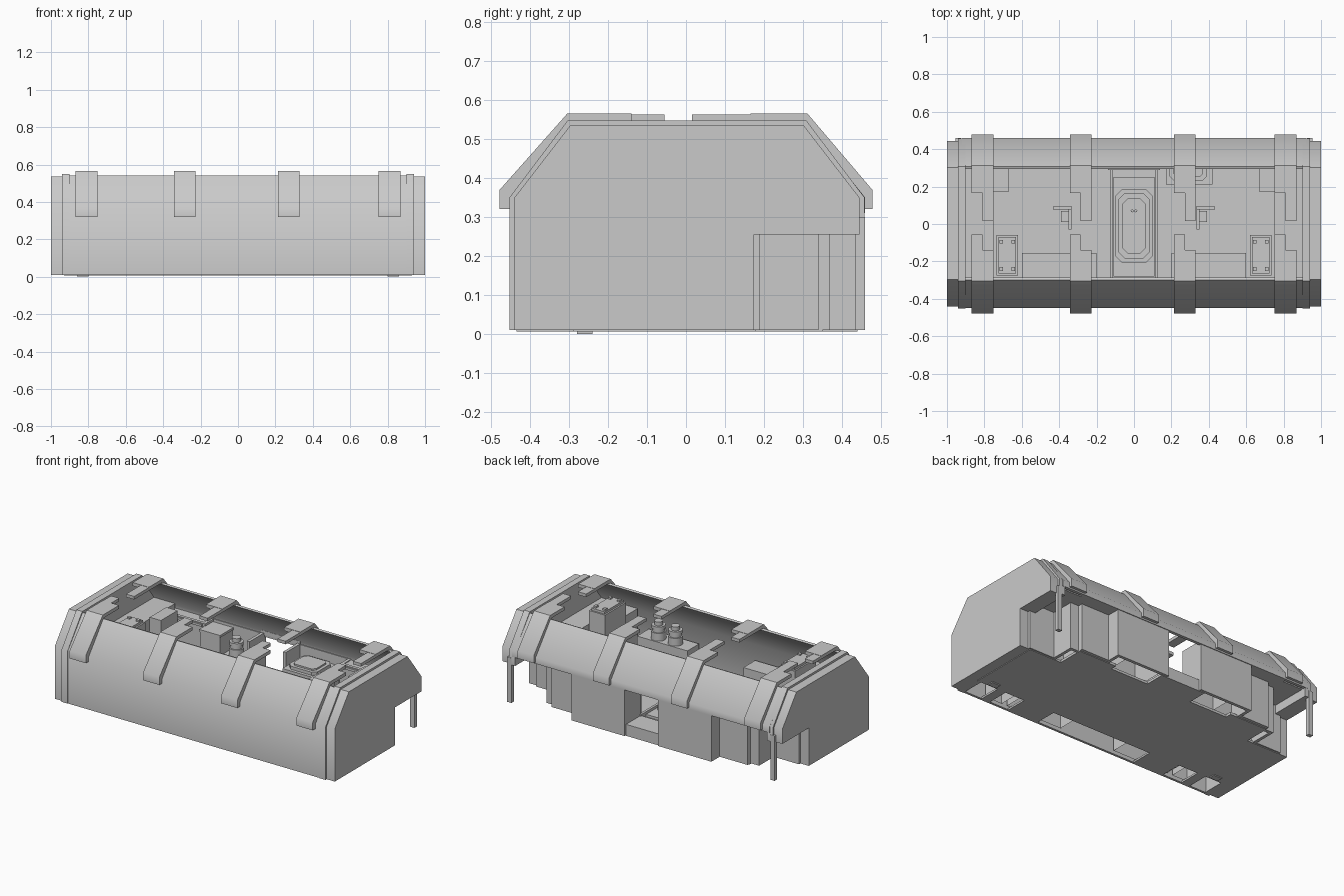
import bpy, bmesh, math

if "Cube" in bpy.data.objects:
    bpy.data.objects.remove(bpy.data.objects["Cube"])

grey = bpy.data.materials.new("hull grey")
grey.diffuse_color = (0.59, 0.59, 0.59, 1)
grey.use_nodes = True
grey.node_tree.nodes["Principled BSDF"].inputs["Base Color"].default_value = grey.diffuse_color


def finish(name, bm):
    bmesh.ops.recalc_face_normals(bm, faces=bm.faces)
    me = bpy.data.meshes.new(name)
    bm.to_mesh(me)
    bm.free()
    me.materials.append(grey)
    ob = bpy.data.objects.new(name, me)
    bpy.context.collection.objects.link(ob)
    return ob


# sweep a flat outline along a vector; hollow leaves the starting side open
def extrude(name, pts, vec, hollow=False):
    bm = bmesh.new()
    a = [bm.verts.new(p) for p in pts]
    b = [bm.verts.new([p[i] + vec[i] for i in range(3)]) for p in pts]
    n = len(pts)
    for i in range(n):
        j = (i + 1) % n
        bm.faces.new((a[i], a[j], b[j], b[i]))
    bm.faces.new(b)
    if not hollow:
        bm.faces.new(a[::-1])
    return finish(name, bm)


def prism(name, yz, x0, x1):
    return extrude(name, [(x0, y, z) for y, z in yz], (x1 - x0, 0, 0))


def box(name, x0, x1, y0, y1, z0, z1, hollow=False):
    return extrude(name, [(x0, y0, z0), (x1, y0, z0), (x1, y1, z0), (x0, y1, z0)],
                   (0, 0, z1 - z0), hollow)


def sbox(name, s, x0, x1, *rest, hollow=False):
    a, b = sorted((s * x0, s * x1))
    return box(name, a, b, *rest, hollow=hollow)


def cyl(name, x, y, z0, z1, r, n=16):
    return extrude(name, [(x + r * math.cos(2 * math.pi * i / n),
                           y + r * math.sin(2 * math.pi * i / n), z0) for i in range(n)],
                   (0, 0, z1 - z0))


def smooth(ob):
    bpy.ops.object.select_all(action='DESELECT')
    ob.select_set(True)
    bpy.context.view_layer.objects.active = ob
    bpy.ops.object.shade_smooth_by_angle(angle=math.radians(42))


# front wall with sloped roof, and rear roof slope
smooth(prism("front_shell", [(-.45, .01), (-.45, .35), (-.30, .54), (-.285, .535),
                             (-.435, .345), (-.435, .01)], -.92, .92))
smooth(prism("rear_roof", [(.46, .31), (.46, .35), (.308, .54), (.295, .535),
                           (.44, .345), (.44, .31)], -.92, .92))


# end caps and the raised bands beside them
def end_profile(g):
    return [(-.44 - g, .01), (.175, .01), (.175, .255), (.445 + g, .255),
            (.445 + g, .35), (.302 + g / 2, .535 + g), (-.297 - g / 2, .535 + g), (-.44 - g, .35)]


for s in (-1, 1):
    smooth(prism("end_cap", end_profile(0), s * .935, s))
    smooth(prism("end_band", end_profile(.013), s * .90, s * .942))
    sbox("corner_leg", s, .925, .955, .435, .46, .01, .30)

# roof ribs with staggered tongues over the opening
for x in (-.81, -.285, .272, .81):
    a, b = x - .058, x + .058
    smooth(prism("rib_front", [(-.478, .32), (-.478, .37), (-.305, .565), (-.14, .565),
                               (-.14, .543), (-.29, .543), (-.44, .348), (-.44, .32)], a, b))
    smooth(prism("rib_rear", [(.478, .32), (.478, .37), (.312, .565), (.165, .565),
                              (.165, .543), (.295, .543), (.445, .348), (.445, .32)], a, b))
    box("rib_tongue_front", a, x, -.14, -.055, .543, .563)
    box("rib_tongue_rear", x, b, .015, .165, .543, .563)

# stepped rear wall, mirrored about the doorway
plan = [(.12, .455), (.50, .455), (.50, .37), (.70, .37), (.70, .34), (.76, .34),
        (.76, .19), (.94, .19)]
for s in (-1, 1):
    for (x0, y0), (x1, y1) in zip(plan, plan[1:]):
        if y0 == y1:
            sbox("rear_wall", s, x0, x1, y0 - .02, y0, .01, .33)
        else:
            sbox("rear_wall_return", s, x0 - .02, x0, y1 - .02, y0, .01, .33)
    sbox("door_jamb", s, .12, .14, .29, .455, .01, .335)
    sbox("soffit", s, .50, .76, .34, .44, .31, .325)
    # end ledges, open underneath
    sbox("end_ledge", s, .75, .91, -.43, .18, .02, .36, hollow=True)
    sbox("end_ledge_rear", s, .75, .91, .17, .43, .31, .36)
    sbox("corner_post", s, .67, .75, .17, .34, .01, .37, hollow=True)
box("door_lintel", -.14, .14, .435, .453, .325, .35)

# floor plates, leaving the furniture open from below
box("main_floor", -.93, .93, -.29, .18, .006, .02)
box("centre_floor", -.16, .16, .17, .44, .006, .022)
for s in (-1, 1):
    sbox("alcove_floor", s, .43, .70, .17, .35, .006, .022)
    sbox("alcove_floor_inner", s, .15, .44, .17, .31, .006, .022)
    sbox("front_floor_plate", s, .36, .58, -.435, -.28, .006, .018)
    sbox("front_floor_strip", s, .72, .78, -.435, -.28, .006, .018)
    sbox("foot_plate", s, .80, .86, -.28, -.24, 0, .01)

# central walkway with nested octagonal table
box("walkway", -.12, .12, -.29, .30, .02, .06)
box("door_step", -.12, .12, .29, .44, .01, .08)
for s in (-1, 1):
    sbox("walkway_rail", s, .112, .128, -.29, .30, .02, .09)
box("walkway_panel", -.11, .11, -.28, .25, .055, .075)


def octagon(name, cx, cy, w, d, c, z0, z1):
    q = [(w - c, -d), (w, c - d), (w, d - c), (w - c, d),
         (c - w, d), (-w, d - c), (-w, c - d), (c - w, -d)]
    return extrude(name, [(cx + x, cy + y, z0) for x, y in q], (0, 0, z1 - z0))


for w, d, z in ((.10, .195, .10), (.085, .175, .13), (.065, .15, .15)):
    octagon("central_table", 0, -.01, w, d, .035, .06, z)
for s in (-1, 1):
    cyl("table_knob", s * .01, .07, .15, .165, .008, 8)

# furniture along the front wall and at the ends
for s in (-1, 1):
    sbox("front_counter", s, .20, .60, -.42, -.155, .02, .14, hollow=True)
    sbox("front_cabinet", s, .20, .56, -.42, -.30, .14, .25)
    sbox("side_crate", s, .62, .735, -.275, -.06, .02, .46, hollow=True)
    sbox("side_crate_lid", s, .63, .725, -.265, -.07, .46, .475)
    for y in (-.25, -.105):
        for x in (.635, .70):
            sbox("crate_catch", s, x, x + .02, y, y + .02, .475, .485)
    sbox("front_locker", s, .64, .76, -.42, -.285, .02, .36, hollow=True)
    # swivel chairs
    cyl("chair_base", s * .36, .04, .02, .10, .015, 10)
    sbox("chair_seat", s, .335, .39, .01, .07, .10, .12)
    sbox("chair_arm", s, .335, .43, .075, .095, .11, .15)
    sbox("chair_back", s, .335, .35, -.03, .08, .11, .18)

# cabinet in the rear alcove
box("rear_cabinet", -.48, -.34, .30, .43, .02, .30, hollow=True)
box("rear_cabinet_top", -.485, -.335, .295, .43, .30, .315)

# storage canisters
for x, y, zb in ((.32, -.35, .25), (.44, -.35, .25), (-.27, .37, .18)):
    for r, a, b in ((.045, 0, .05), (.037, .05, .07), (.042, .07, .09), (.026, .09, .115)):
        smooth(cyl("canister", x, y, zb + a, zb + b, r))

# rear alcove machines, open underneath
box("rear_bench", -.34, -.16, .30, .43, .02, .18, hollow=True)
box("rear_machine", .17, .42, .21, .43, .02, .27, hollow=True)
octagon("machine_lid", .29, .32, .10, .09, .025, .27, .29)
octagon("machine_lid_inset", .29, .32, .08, .07, .02, .29, .30)
